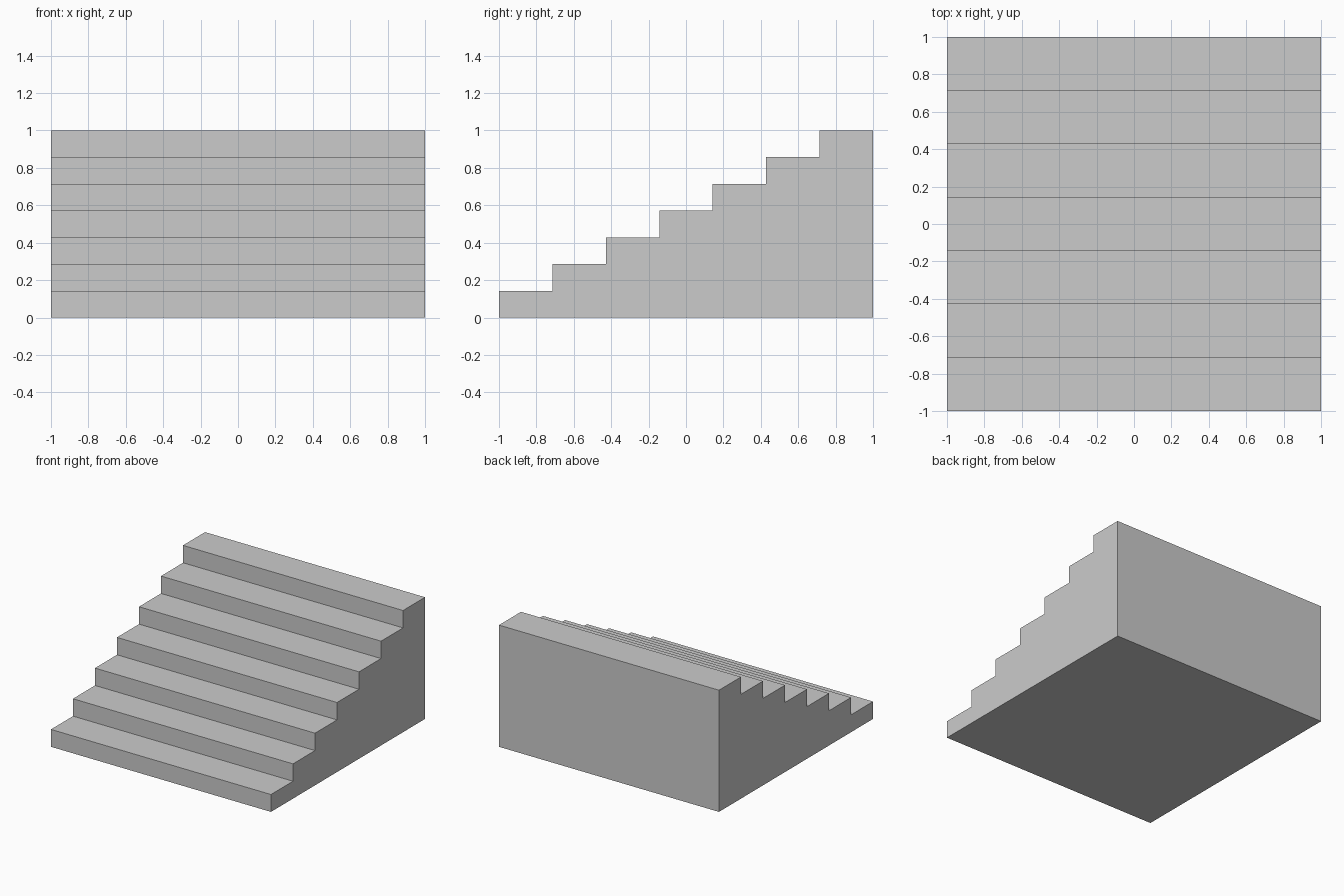
import bpy
import bmesh

if "Cube" in bpy.data.objects:
    bpy.data.objects.remove(bpy.data.objects["Cube"])

STEPS = 7
WIDTH, DEPTH, HEIGHT = 2.0, 2.0, 1.0
run, rise = DEPTH / STEPS, HEIGHT / STEPS

# Side profile (y, z): riser and tread per step, closed by the back and base
profile = []
for i in range(STEPS):
    y = -DEPTH / 2 + i * run
    profile += [(y, i * rise), (y, (i + 1) * rise)]
profile += [(DEPTH / 2, HEIGHT), (DEPTH / 2, 0)]

# Solid staircase: profile extruded across the width
bm = bmesh.new()
side = bm.faces.new([bm.verts.new((-WIDTH / 2, y, z)) for y, z in profile])
extruded = bmesh.ops.extrude_face_region(bm, geom=[side], use_keep_orig=True)
verts = [g for g in extruded["geom"] if isinstance(g, bmesh.types.BMVert)]
bmesh.ops.translate(bm, verts=verts, vec=(WIDTH, 0, 0))
bmesh.ops.recalc_face_normals(bm, faces=bm.faces)

mesh = bpy.data.meshes.new("staircase")
bm.to_mesh(mesh)
bm.free()
bpy.context.collection.objects.link(bpy.data.objects.new("staircase", mesh))
